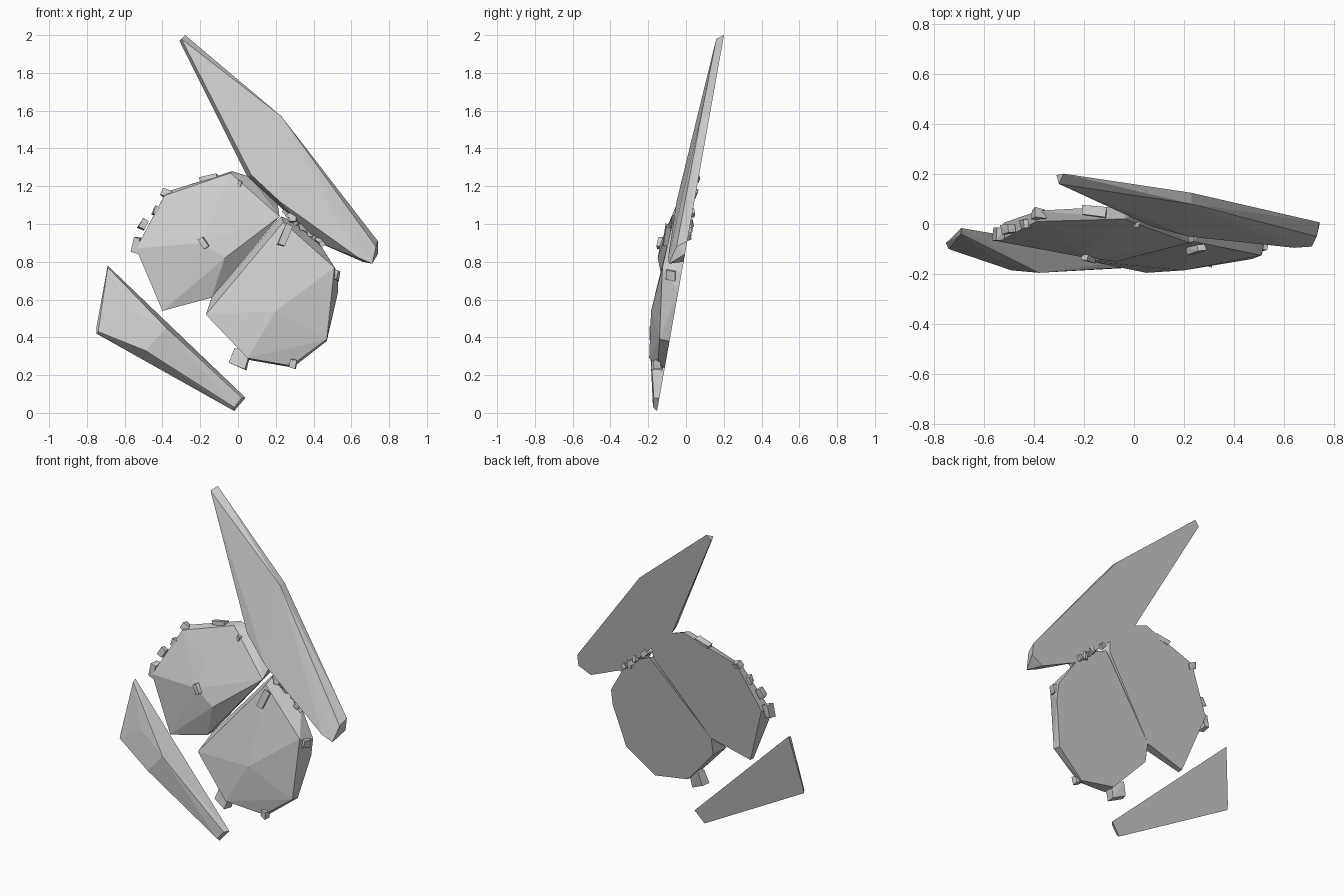
import bpy
import bmesh
import random
from mathutils import Euler, Vector

default_cube = bpy.data.objects.get("Cube")
if default_cube:
    bpy.data.objects.remove(default_cube, do_unlink=True)

random.seed(4)

# One pale stone colour for every shard
stone = bpy.data.materials.new("pale_grey_stone")
stone_colour = (0.6, 0.6, 0.6, 1)
stone.use_nodes = True
stone.diffuse_color = stone_colour
shader = next(n for n in stone.node_tree.nodes if n.type == "BSDF_PRINCIPLED")
shader.inputs["Base Color"].default_value = stone_colour
shader.inputs["Roughness"].default_value = 0.9


def back_depth(height):
    """Depth of the leaning plane shared by the flat backs of all shards."""
    return 0.178 * height - 0.155


def hull_object(name, points):
    """Wrap points in a flat-faced convex solid."""
    bm = bmesh.new()
    for point in points:
        bm.verts.new(point)
    bmesh.ops.convex_hull(bm, input=bm.verts[:])
    loose = [v for v in bm.verts if not v.link_faces]
    bmesh.ops.delete(bm, geom=loose, context="VERTS")
    bmesh.ops.dissolve_limit(bm, angle_limit=0.02, verts=bm.verts[:], edges=bm.edges[:])
    bmesh.ops.recalc_face_normals(bm, faces=bm.faces[:])
    mesh = bpy.data.meshes.new(name)
    bm.to_mesh(mesh)
    bm.free()
    mesh.materials.append(stone)
    obj = bpy.data.objects.new(name, mesh)
    bpy.context.collection.objects.link(obj)
    return obj


def shard(name, back_outline, front_points):
    """Flat-backed shard: outline as (x, z), front as (x, y, z), in hundredths."""
    points = [Vector((x, back_depth(z / 100) * 100, z)) / 100 for x, z in back_outline]
    points += [Vector(p) / 100 for p in front_points]
    return hull_object(name, points)


def chip(name, centre, size, tilt=0.0):
    """Small broken fragment: a box with jittered corners, in hundredths."""
    turn = Euler((random.uniform(-0.3, 0.3), tilt, random.uniform(-0.3, 0.3)))
    corners = []
    for sx in (-1, 1):
        for sy in (-1, 1):
            for sz in (-1, 1):
                corner = Vector((sx * size[0], sy * size[1], sz * size[2])) / 200
                corner *= random.uniform(0.75, 1.05)
                corner.rotate(turn)
                corners.append(corner + Vector(centre) / 100)
    return hull_object(name, corners)


# Long blade-like shard at the top
shard("long_upper_shard",
      [(-28, 200), (-31, 197), (23, 157), (74, 91), (74, 84), (66, 80), (43, 90), (24, 109), (5, 125)],
      [(-30, 16, 198), (7, -1, 126), (22, -5, 112), (64, -9.5, 82), (71, -9, 79), (73, -5, 88), (23, 8, 157)])

# Broad shard on the left of the middle
shard("middle_left_shard",
      [(-3, 128), (6, 125), (21, 111), (20, 104), (-14, 61), (-40, 54), (-52, 90), (-38, 117)],
      [(-17, -7, 105), (-19, -13.5, 90), (-7, -15, 82), (22, -7.5, 104),
       (-54, -7, 87), (-40, -9, 54), (-14, -10, 61), (-4, 2, 127), (-39, 1, 115)])

# Broad shard on the right of the middle
shard("middle_right_shard",
      [(23, 104), (30, 101), (43, 90), (53, 74), (53, 64), (47, 38), (29, 24), (6, 28), (-14, 50), (-14, 61), (20, 101)],
      [(24, -7, 101), (51, -12.5, 77), (47, -14, 39), (28, -15, 25),
       (5, -19.5, 29), (-17, -15, 52), (20, -18.5, 54)])

# Wedge shard at the lower left
shard("lower_left_shard",
      [(-69, 78), (-75, 45), (-75, 42), (-2, 1), (4, 8)],
      [(-69, -4, 77), (-57, -13, 54), (-38, -19.5, 45), (-49, -18.5, 33),
       (-74, -10, 43), (-2, -17.5, 3), (2, -17, 8)])

# Loose fragments stuck to the shard edges: centre, size, tilt
fragments = [
    ((1, -14, 29), (10, 6, 10), 0.3),
    ((29, -15, 26), (4, 4, 5), 0.2),
    ((25, -10, 94), (4, 3, 12), 0.4),
    ((-18, -13, 90), (3, 4, 6), -0.6),
    ((-54, -4, 89), (4, 6, 9), 0.2),
    ((-50, -2, 100), (4, 4, 6), 0.5),
    ((-43, 0, 107), (4, 4, 5), 0.3),
    ((-16, 5, 124), (10, 4, 3), -0.2),
    ((-38, 4, 116), (5, 4, 4), 0.4),
    ((1, 0, 121), (2, 3, 4), 0.3),
    ((52, -8, 73), (3, 6, 6), 0.2),
]
for number, (centre, size, tilt) in enumerate(fragments, start=1):
    chip(f"edge_fragment_{number}", centre, size, tilt)

# Rubble wedged in the crack between the upper and right shards
crack_start = Vector((26, 0, 106))
crack_end = Vector((44, 0, 90))
for number in range(12):
    centre = crack_start.lerp(crack_end, number / 11)
    centre.y = back_depth(centre.z / 100) * 100 - random.uniform(0, 5)
    size = [random.uniform(2, 5) for axis in range(3)]
    chip(f"crack_rubble_{number + 1}", centre, size, random.uniform(-1, 1))
